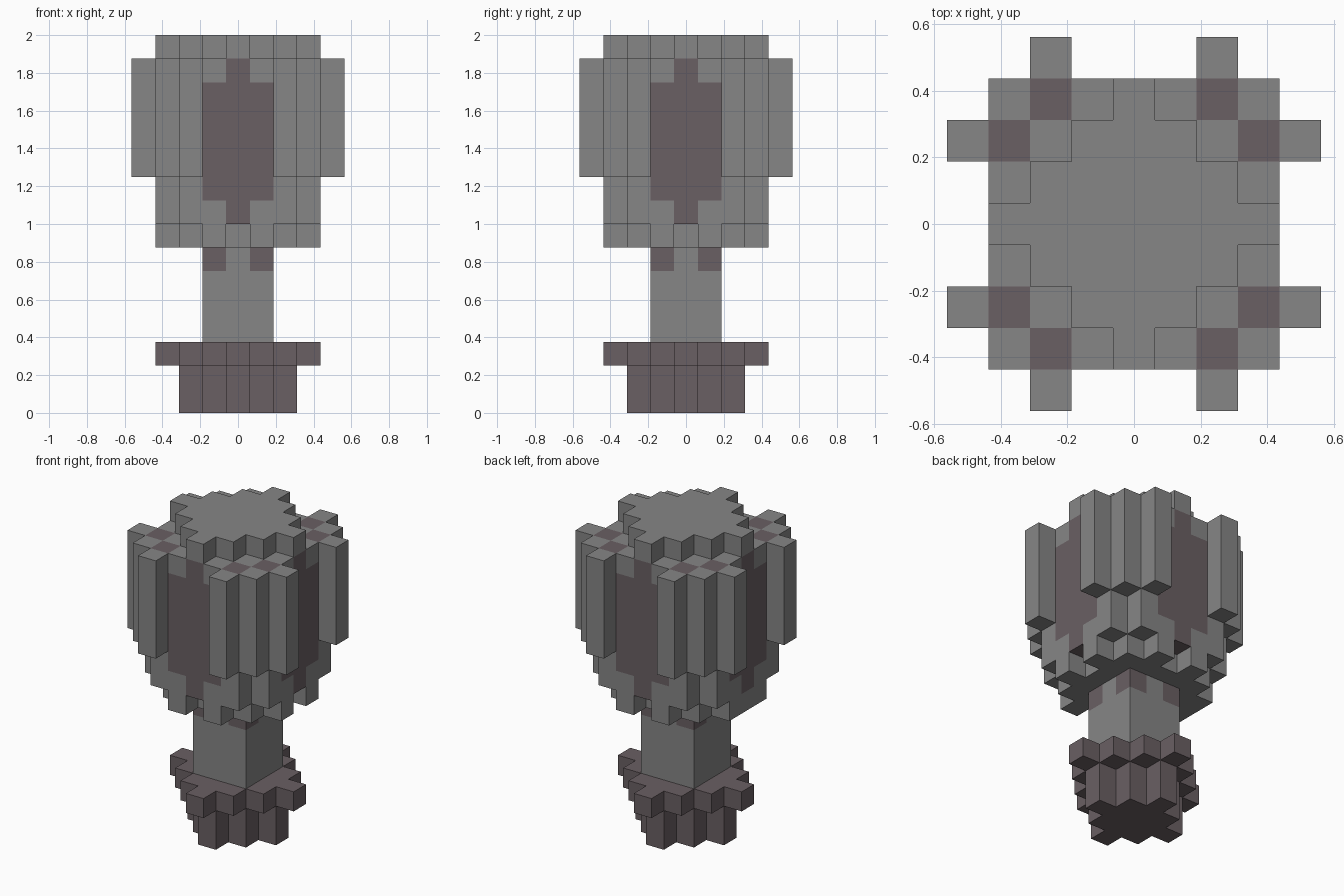
import bpy
import bmesh
from mathutils import Vector

UNIT = 0.125  # edge of one block

if "Cube" in bpy.data.objects:
    bpy.data.objects.remove(bpy.data.objects["Cube"], do_unlink=True)


def make_material(name, color):
    mat = bpy.data.materials.new(name)
    mat.use_nodes = True
    mat.diffuse_color = (*color, 1)
    mat.node_tree.nodes["Principled BSDF"].inputs["Base Color"].default_value = (*color, 1)
    return mat


GREY, DARK = 0, 1
materials = [make_material("stone grey", (0.238, 0.238, 0.238)),
             make_material("dusky mauve", (0.144, 0.115, 0.125))]


# Floor plans, each a set of block positions
def plan(rule):
    span = range(-4, 5)
    return {(x, y) for x in span for y in span if rule(abs(x), abs(y))}


def diamond(radius):
    return plan(lambda x, y: x + y <= radius)


def square(radius):
    return plan(lambda x, y: max(x, y) <= radius)


def stack(cells, low, high):
    return {(x, y, z) for x, y in cells for z in range(low, high)}


corners = plan(lambda x, y: x == y == 3)
ribs = plan(lambda x, y: {x, y} == {2, 4})
# Underside of the head: stepped, notched in the middle of three sides
collar = plan(lambda x, y: x + y <= 4 and max(x, y) <= 3 and {x, y} != {0, 3}) | {(-3, 0)}

parts = {
    "base_foot": stack(diamond(2), 0, 2),
    "base_rim": stack(diamond(3), 2, 3),
    "stem": stack(square(1), 3, 7),
    "head_collar": stack(collar, 7, 8),
    "head_body": stack(square(3) - corners, 8, 15),
    "head_ribs": stack(corners | ribs, 10, 15),
    "head_cap": stack(diamond(3), 15, 16),
}


# Colour rule for a single block
def block_color(part, x, y, z):
    near, far = sorted((abs(x), abs(y)))
    if part.startswith("base"):
        return DARK
    if part == "stem" and z == 6 and near == 1:
        return DARK
    if part == "head_body":
        if far == 3 and near <= (1 if 9 <= z <= 13 else 0):
            return DARK          # side panels
        if z == 14 and (near, far) == (2, 3):
            return DARK          # spots on the shoulders
    return GREY


filled = set().union(*parts.values())
AXES = [Vector((1, 0, 0)), Vector((0, 1, 0)), Vector((0, 0, 1))]


# Build only the outer faces of each part, then merge the flat areas
def build(name, cells):
    bm = bmesh.new()
    for cell in sorted(cells):
        center = Vector(cell) + AXES[2] / 2
        for i, axis in enumerate(AXES):
            for side in (-1, 1):
                normal = axis * side
                if tuple(int(c) for c in Vector(cell) + normal) in filled:
                    continue
                u, v = AXES[(i + 1) % 3] / 2, AXES[(i + 2) % 3] / 2
                if side < 0:
                    u, v = v, u
                mid = center + normal / 2
                ring = [mid - u - v, mid + u - v, mid + u + v, mid - u + v]
                face = bm.faces.new([bm.verts.new(p * UNIT) for p in ring])
                face.material_index = block_color(name, *cell)
    bmesh.ops.remove_doubles(bm, verts=bm.verts, dist=UNIT / 100)
    bmesh.ops.dissolve_limit(bm, angle_limit=0.01, verts=bm.verts,
                             edges=bm.edges, delimit={'MATERIAL'})
    mesh = bpy.data.meshes.new(name)
    bm.to_mesh(mesh)
    bm.free()
    for mat in materials:
        mesh.materials.append(mat)
    bpy.context.collection.objects.link(bpy.data.objects.new(name, mesh))


for part_name, part_cells in parts.items():
    build(part_name, part_cells)
